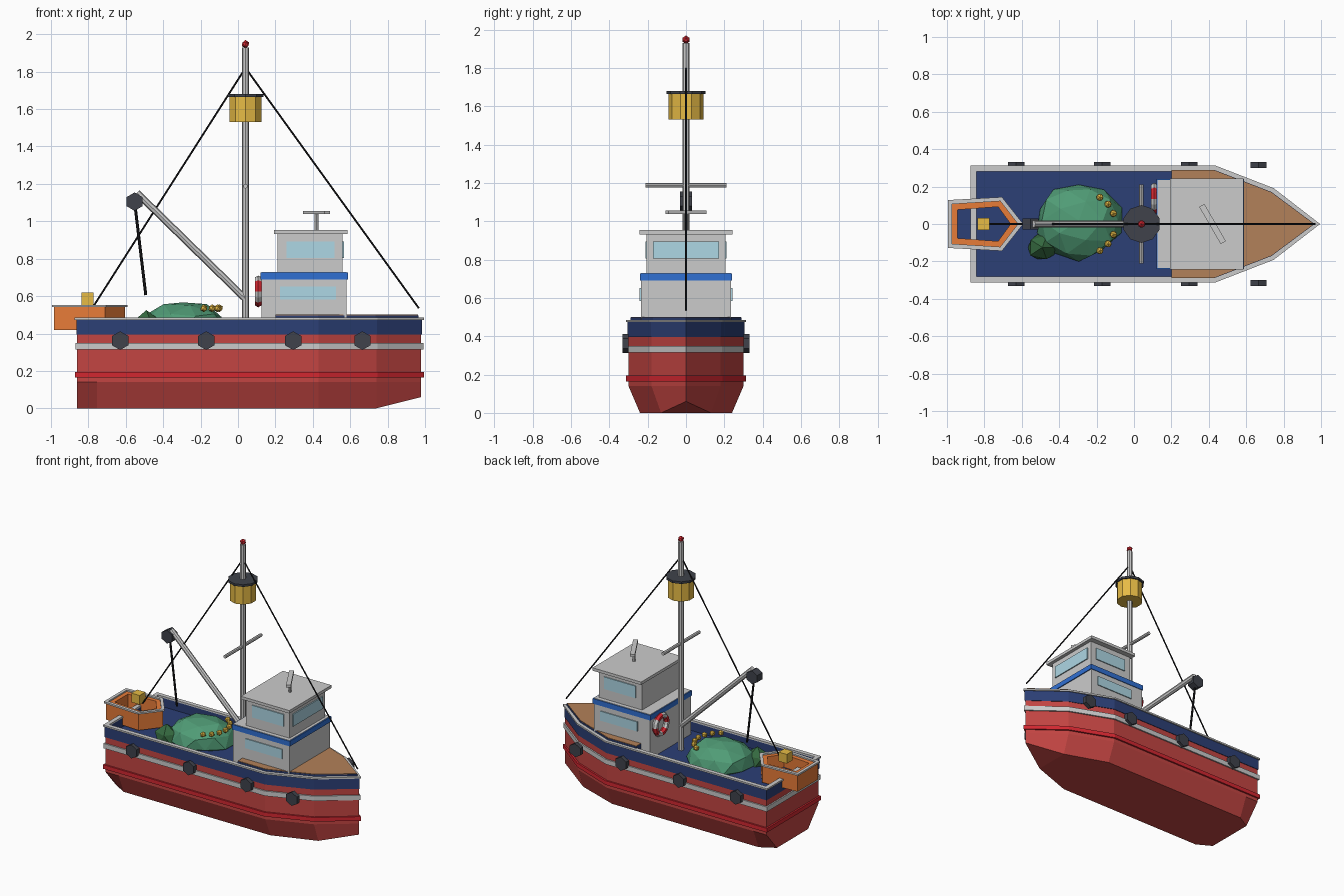
import bpy, bmesh, math, random
from mathutils import Vector, Matrix

if "Cube" in bpy.data.objects:
    bpy.data.objects.remove(bpy.data.objects["Cube"])

random.seed(4)
COL = dict(
    red=(.55, .06, .055), bright=(.65, .02, .03), navy=(.025, .05, .18), blue=(.03, .16, .65),
    orange=(.8, .2, .04), green=(.08, .33, .18), dkgreen=(.035, .14, .05), wood=(.45, .22, .1),
    yellow=(.8, .5, .06), black=(.05, .055, .07), rope=(.01, .01, .012), glass=(.42, .68, .78))


def mat(name):
    m = bpy.data.materials.get(name)
    if not m:
        m = bpy.data.materials.new(name)
        m.diffuse_color = (*COL[name], 1)
        m.use_nodes = True
        m.node_tree.nodes["Principled BSDF"].inputs["Base Color"].default_value = m.diffuse_color
    return m


def finish(name, bm, color=None):
    bmesh.ops.recalc_face_normals(bm, faces=bm.faces[:])
    me = bpy.data.meshes.new(name)
    bm.to_mesh(me)
    bm.free()
    ob = bpy.data.objects.new(name, me)
    bpy.context.collection.objects.link(ob)
    if color:
        me.materials.append(mat(color))
    return ob


def prism(name, pts, z0, z1, color=None):
    bm = bmesh.new()
    lo, hi = ([bm.verts.new((x, y, z)) for x, y in pts] for z in (z0, z1))
    bm.faces.new(lo)
    bm.faces.new(hi)
    for i in range(len(pts)):
        j = (i + 1) % len(pts)
        bm.faces.new((lo[i], lo[j], hi[j], hi[i]))
    return finish(name, bm, color)


def ring(name, outer, inner, z0, z1, color=None):
    bm = bmesh.new()
    loops = [[bm.verts.new((x, y, z)) for x, y in p]
             for p, z in ((outer, z0), (outer, z1), (inner, z1), (inner, z0))]
    n = len(outer)
    for k in range(4):
        a, b = loops[k], loops[(k + 1) % 4]
        for i in range(n):
            j = (i + 1) % n
            bm.faces.new((a[i], a[j], b[j], b[i]))
    return finish(name, bm, color)


def box(name, x, y, z, color=None):
    return prism(name, [(x[0], y[0]), (x[1], y[0]), (x[1], y[1]), (x[0], y[1])], z[0], z[1], color)


def rod(name, a, b, r, n=8, color=None):
    a, b = Vector(a), Vector(b)
    d = b - a
    m = Matrix.Translation((a + b) / 2) @ d.to_track_quat('Z', 'Y').to_matrix().to_4x4()
    bm = bmesh.new()
    bmesh.ops.create_cone(bm, cap_ends=True, segments=n, radius1=r, radius2=r, depth=d.length, matrix=m)
    return finish(name, bm, color)


def ball(name, c, r, color, sub=1):
    bm = bmesh.new()
    bmesh.ops.create_icosphere(bm, subdivisions=sub, radius=r, matrix=Matrix.Translation(c))
    return finish(name, bm, color)


def mirror_y(half):
    return half + [(x, -y) for x, y in reversed(half) if y]


def outline(o, stern=None):
    s = -.86 - o if stern is None else stern
    return mirror_y([(s, -.3 - o), (.43 + .3 * o, -.3 - o), (.74 + .5 * o, -.18 - .9 * o), (.978 + 1.3 * o, 0)])


# hull lofted through stations: x, side half width, bottom half width, bottom z
bm = bmesh.new()
prev = None
stations = [(-.86, .3, .18, 0), (-.755, .3, .24, 0), (.43, .3, .24, 0), (.74, .18, .13, 0), (.978, 0, 0, .06)]
for x, h, b, zb in stations:
    sec = [bm.verts.new((x, y, z)) for y, z in
           ((-h, .4), (-h, .14), (-b, zb), (b, zb), (h, .14), (h, .4))]
    if prev:
        for i in range(6):
            j = (i + 1) % 6
            bm.faces.new((prev[i], prev[j], sec[j], sec[i]))
    else:
        bm.faces.new(sec)
    prev = sec
bmesh.ops.remove_doubles(bm, verts=bm.verts[:], dist=.0005)
finish("hull", bm, 'red')

# rub strips, bulwark, rail, decks
ring("lower_rub_strip", outline(.012), outline(-.01), .165, .195, 'bright')
ring("white_stripe", outline(.01), outline(-.01), .315, .35)
ring("bulwark", outline(.004), outline(-.016), .395, .475, 'navy')
ring("cap_rail", outline(.013), outline(-.018), .473, .485)
prism("main_deck", outline(-.01), .398, .408, 'navy')
prism("foredeck_base", outline(-.01, .2), .405, .497, 'navy')
prism("foredeck_planks", outline(-.012, .2), .496, .501, 'wood')

# fenders
for i, x in enumerate((-.63, -.17, .295, .665)):
    for s in (-1, 1):
        rod(f"fender_{i}_{s}", (x, s * .3, .362), (x, s * .332, .362), .05, 6, 'black')

# cabin
box("cabin_lower", (.125, .58), (-.235, .235), (.405, .73))
ring("cabin_band", [(.12, -.24), (.587, -.24), (.587, .24), (.12, .24)],
     [(.13, -.23), (.57, -.23), (.57, .23), (.13, .23)], .69, .727, 'blue')
box("cabin_upper", (.21, .56), (-.205, .205), (.725, .935))
box("cabin_roof", (.193, .585), (-.243, .243), (.932, .953))
for s in (-1, 1):
    box(f"upper_window_{s}", (.26, .515), sorted((s * .2, s * .212)), (.805, .893), 'glass')
    box(f"lower_window_{s}", (.225, .525), sorted((s * .23, s * .242)), (.583, .652), 'glass')
box("front_window", (.555, .568), (-.172, .172), (.805, .893), 'glass')

# radar on the roof
rod("radar_post", (.42, 0, .95), (.42, 0, 1.045), .01)
radar = box("radar_bar", (-.115, .115), (-.016, .016), (1.038, 1.056))
radar.location.x = .42
radar.rotation_euler.z = math.radians(-60)

# lifebuoy with alternating bands
bpy.ops.mesh.primitive_torus_add(major_segments=16, minor_segments=6, major_radius=.065, minor_radius=.02,
                                 location=(.108, .135, .625), rotation=(0, math.pi / 2, 0))
buoy = bpy.context.object
buoy.name = "lifebuoy"
white = bpy.data.materials.new("buoy_white")
white.diffuse_color = (.8, .8, .8, 1)
white.use_nodes = True
white.node_tree.nodes["Principled BSDF"].inputs["Base Color"].default_value = white.diffuse_color
buoy.data.materials.append(white)
buoy.data.materials.append(mat('bright'))
for p in buoy.data.polygons:
    a = math.atan2(p.center.y, p.center.x) % math.tau
    p.material_index = int(a / (math.tau / 8)) % 2

# mast, lookout barrel, crossbar, top light
rod("mast", (.04, 0, .4), (.04, 0, 1.93), .019)
rod("lookout_barrel", (.04, 0, 1.53), (.04, 0, 1.667), .09, 10, 'yellow')
rod("barrel_cap", (.04, 0, 1.664), (.04, 0, 1.68), .101, 10, 'black')
rod("crossbar", (.04, -.21, 1.187), (.04, .21, 1.187), .012)
ball("mast_light", (.04, 0, 1.947), .022, 'bright')

# boom, pulley and rigging
rod("boom", (.04, 0, .585), (-.54, 0, 1.152), .019)
rod("pulley", (-.553, -.03, 1.105), (-.553, .03, 1.105), .049, 6, 'black')
rod("hoist_rope", (-.55, 0, 1.08), (-.493, 0, .605), .008, 6, 'rope')
rod("back_stay", (.04, 0, 1.82), (-.77, 0, .55), .005, 6, 'rope')
rod("fore_stay", (.04, 0, 1.82), (.967, 0, .535), .005, 6, 'rope')


# fishing nets piled on deck
def mound(name, c, s, color, sub):
    bm = bmesh.new()
    bmesh.ops.create_icosphere(bm, subdivisions=sub, radius=1)
    for v in bm.verts:
        k = random.uniform(.9, 1.06)
        v.co = Vector((c[0] + v.co.x * s[0] * k, c[1] + v.co.y * s[1] * k,
                       max(.403, c[2] + v.co.z * s[2] * k)))
    finish(name, bm, color)


mound("net_pile", (-.295, .018, .42), (.235, .21, .155), 'green', 2)
mound("net_heap", (-.49, -.125, .42), (.09, .08, .11), 'dkgreen', 1)
for i in range(7):
    a = math.radians(-60 + 20 * i)
    ball(f"net_float_{i}", (-.265 + .165 * math.cos(a), .165 * math.sin(a), .535), .021, 'yellow')


# dinghy over the stern
def dinghy(o):
    return mirror_y([(-.985 - o, -.118 - o), (-.71 + .4 * o, -.134 - o), (-.605 + 1.3 * o, 0)])


ring("dinghy_side", dinghy(0), dinghy(-.042), .42, .543, 'orange')
prism("dinghy_floor", dinghy(-.03), .425, .45, 'navy')
ring("dinghy_rim", dinghy(.01), dinghy(-.012), .541, .553)
box("dinghy_crate", (-.838, -.772), (-.033, .033), (.553, .62), 'yellow')
